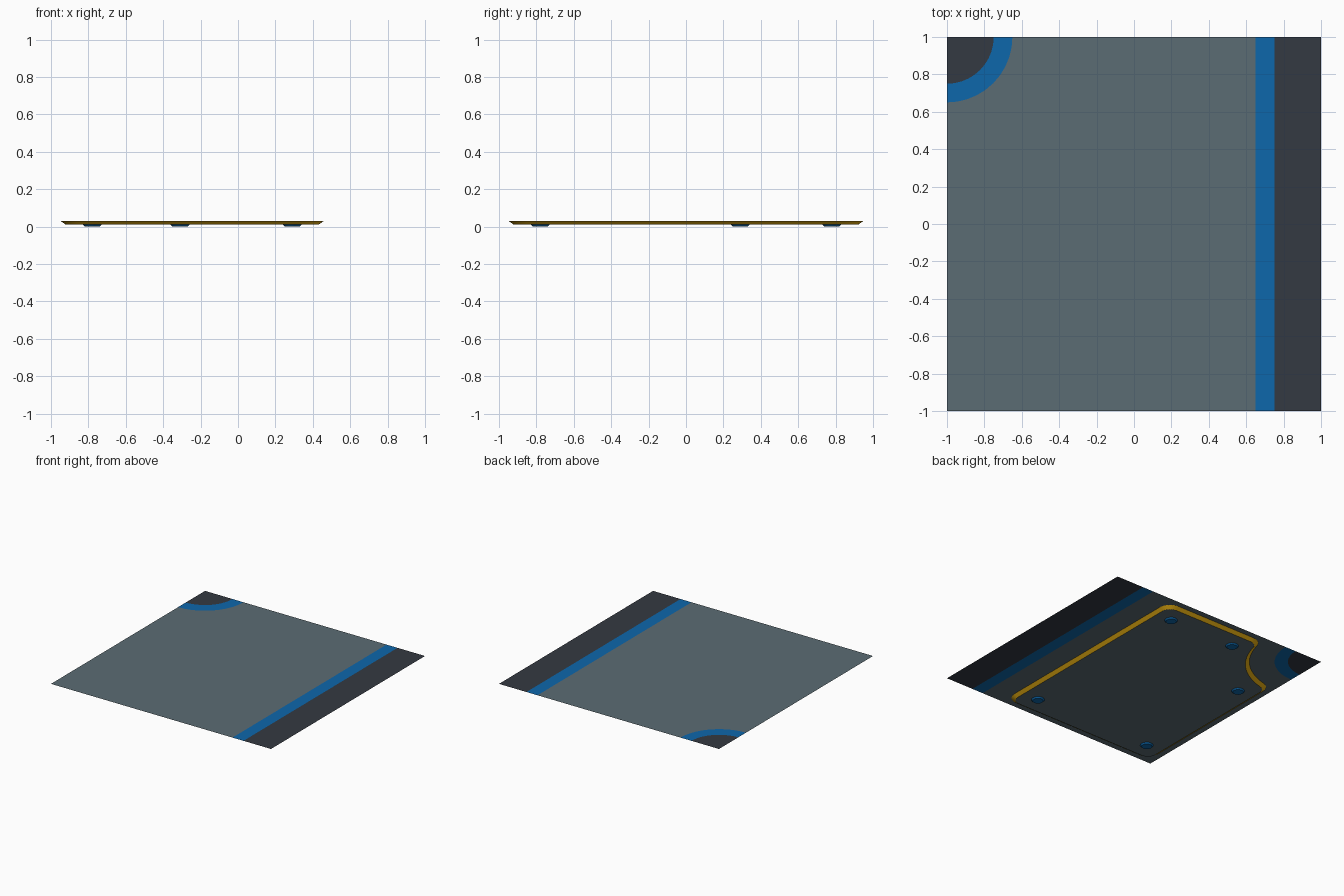
import bpy, bmesh, math
from math import sin, cos, pi

if "Cube" in bpy.data.objects:
    bpy.data.objects.remove(bpy.data.objects["Cube"])

FLOOR_Z, PLATE_Z = 0.031, 0.01


def material(name, rgb):
    m = bpy.data.materials.new(name)
    m.diffuse_color = (*rgb, 1)
    m.use_nodes = True
    m.node_tree.nodes["Principled BSDF"].inputs["Base Color"].default_value = m.diffuse_color
    return m


GREY = material("slate grey", (0.104, 0.149, 0.173))
DARK = material("charcoal", (0.034, 0.041, 0.054))
BLUE = material("blue", (0.004, 0.136, 0.407))
GOLD = material("amber yellow", (0.80, 0.43, 0.006))


def make(name, bm, mats, smooth=False):
    me = bpy.data.meshes.new(name)
    bm.to_mesh(me)
    bm.free()
    ob = bpy.data.objects.new(name, me)
    bpy.context.collection.objects.link(ob)
    for m in mats:
        me.materials.append(m)
    if smooth:
        bpy.context.view_layer.objects.active = ob
        ob.select_set(True)
        bpy.ops.object.shade_smooth_by_angle(angle=math.radians(30))
        ob.select_set(False)
    return ob


def arc(cx, cy, r, a0, a1, n):
    return [(cx + r * cos(a0 + (a1 - a0) * i / n), cy + r * sin(a0 + (a1 - a0) * i / n))
            for i in range(n + 1)]


def sheet(name, pts, mat):
    bm = bmesh.new()
    f = bm.faces.new([bm.verts.new((x, y, FLOOR_Z)) for x, y in pts])
    f.normal_update()
    if f.normal.z < 0:
        f.normal_flip()
    bmesh.ops.triangulate(bm, faces=[f])
    make(name, bm, [mat])


# Thin floor sheet: main panel, edge stripe and corner quarter circle
def corner(r):
    return arc(-1, 1, r, -pi / 2, 0, 10)


sheet("floor_panel", [(-1, -1), (0.65, -1), (0.65, 1)] + corner(0.35)[::-1], GREY)
sheet("edge_stripe", [(0.65, -1), (0.75, -1), (0.75, 1), (0.65, 1)], BLUE)
sheet("edge_strip", [(0.75, -1), (1, -1), (1, 1), (0.75, 1)], DARK)
sheet("corner_stripe", corner(0.35) + corner(0.25)[::-1], BLUE)
sheet("corner_patch", [(-1, 1)] + corner(0.25), DARK)


# Outline of the underside plate, inset by d, with a concave corner bite
def outline(d):
    r = 0.1 - d
    fx = -1 + math.sqrt(0.64 ** 2 - 0.15 ** 2)   # fillet centre beside the bite
    fy = -fx                                     # mirrored fillet centre
    t = math.atan2(0.85 - 1, fx + 1)             # angle from bite centre to fillet
    pts = arc(-0.85, -0.85, r, pi, 1.5 * pi, 6)
    pts += arc(0.36, -0.85, r, -pi / 2, 0, 6)
    pts += arc(0.36, 0.85, r, 0, pi / 2, 6)
    pts += arc(fx, 0.85, r, pi / 2, pi + t, 6)
    pts += arc(-1, 1, 0.54 + d, t, -pi / 2 - t, 12)[1:-1]
    pts += arc(-0.85, fy, r, pi / 2 - t, pi, 6)
    return pts


# Underside plate: sloped yellow rim and flat grey bottom
bm = bmesh.new()
top = [bm.verts.new((x, y, FLOOR_Z)) for x, y in outline(0.0)]
low = [bm.verts.new((x, y, PLATE_Z)) for x, y in outline(0.03)]
n = len(top)
for i in range(n):
    j = (i + 1) % n
    bm.faces.new((top[i], low[i], low[j], top[j])).material_index = 1
bottom = bm.faces.new(low[::-1])
bmesh.ops.triangulate(bm, faces=[bottom])
make("underside_plate", bm, [GREY, GOLD], True)

# Round blue feet below the plate
for k, (x, y) in enumerate([(-0.78, -0.78), (0.29, -0.78), (0.29, 0.78),
                            (-0.31, 0.78), (-0.78, 0.29)]):
    bm = bmesh.new()
    bmesh.ops.create_cone(bm, cap_ends=True, segments=16, radius1=0.04, radius2=0.05,
                          depth=PLATE_Z)
    bmesh.ops.translate(bm, verts=bm.verts, vec=(x, y, PLATE_Z / 2))
    make(f"foot_{k + 1}", bm, [BLUE], True)
